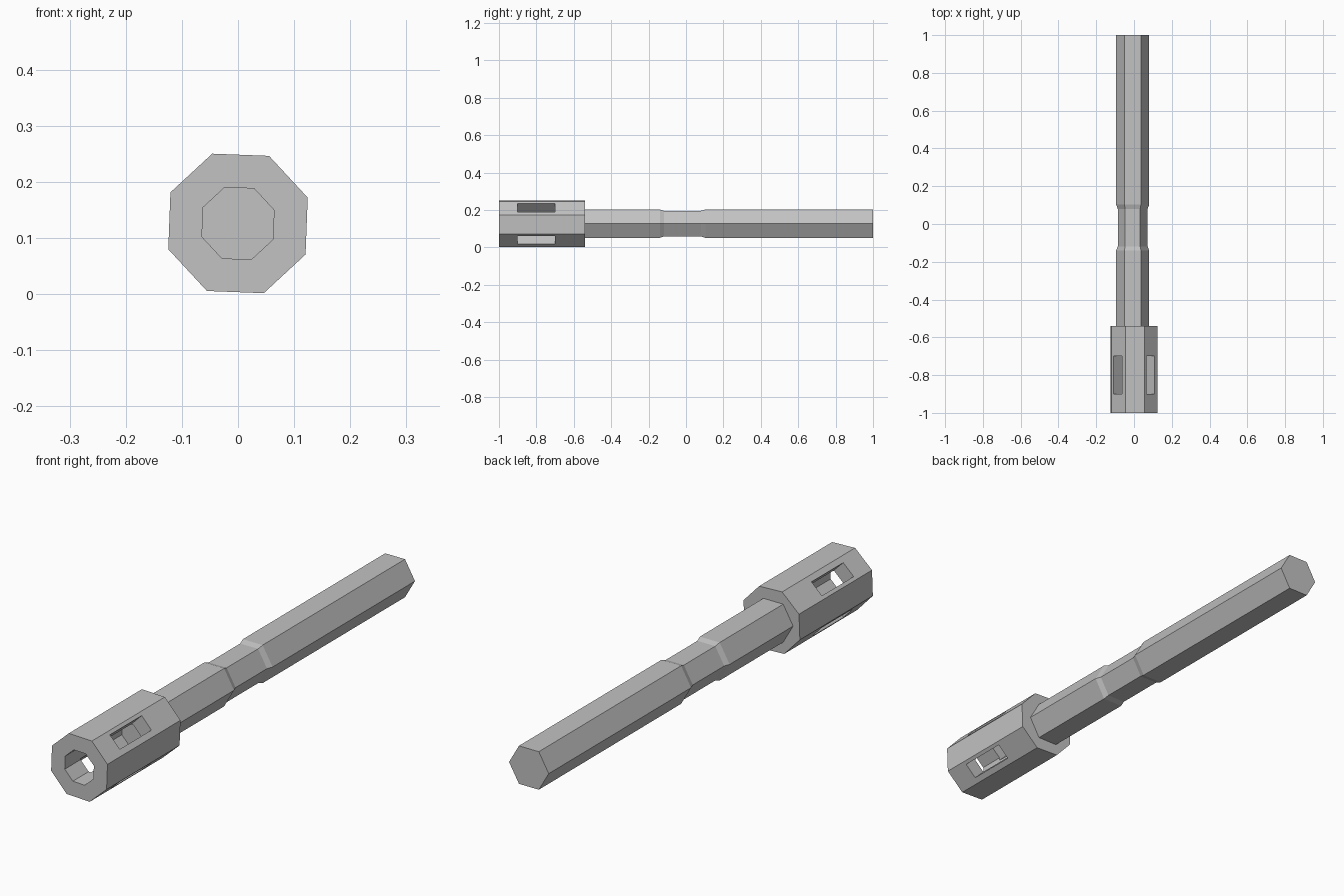
import bpy, bmesh
from math import sin, cos, radians, pi
from mathutils import Matrix, Vector

cube = bpy.data.objects.get("Cube")
if cube:
    bpy.data.objects.remove(cube, do_unlink=True)

steel = bpy.data.materials.new("grey steel")
steel.use_nodes = True
GREY = (0.54, 0.54, 0.54, 1)
steel.diffuse_color = GREY
steel.node_tree.nodes["Principled BSDF"].inputs["Base Color"].default_value = GREY

AXIS_Z = 0.126


def make_object(name, bm):
    bmesh.ops.recalc_face_normals(bm, faces=bm.faces)
    mesh = bpy.data.meshes.new(name)
    bm.to_mesh(mesh)
    bm.free()
    mesh.materials.append(steel)
    obj = bpy.data.objects.new(name, mesh)
    bpy.context.scene.collection.objects.link(obj)
    return obj


def prism(name, sides, turn, profile, cx=0.0, cz=AXIS_Z):
    """Loft regular polygons along y; profile holds (y, radius) pairs."""
    bm = bmesh.new()
    rings = []
    for y, r in profile:
        angles = [radians(turn) + 2 * pi * i / sides for i in range(sides)]
        rings.append([bm.verts.new((cx + r * cos(a), y, cz + r * sin(a))) for a in angles])
    for a, b in zip(rings, rings[1:]):
        for i in range(sides):
            j = (i + 1) % sides
            bm.faces.new((a[i], a[j], b[j], b[i]))
    bm.faces.new(rings[0])
    bm.faces.new(rings[-1])
    return make_object(name, bm)


def slot_cutter(name, turn):
    """Long box through the axis, cutting two opposite slots."""
    bm = bmesh.new()
    place = (Matrix.Translation((0, -0.8, AXIS_Z))
             @ Matrix.Rotation(radians(turn), 4, 'Y')
             @ Matrix.Diagonal(Vector((0.4, 0.2, 0.063, 1))))
    bmesh.ops.create_cube(bm, size=1, matrix=place)
    return make_object(name, bm)


# Hexagonal shank with its locking groove
prism("hex_shank", 6, 0,
      [(-0.56, 0.0875), (-0.14, 0.0875), (-0.118, 0.079),
       (0.08, 0.079), (0.103, 0.0875), (1.0, 0.0875)], cx=-0.007, cz=0.127)

# Octagonal socket housing
housing = prism("socket_housing", 8, 20.3, [(-1.0, 0.1325), (-0.54, 0.1325)])

# Octagonal bore and four diagonal slots
cutters = [prism("bore_cutter", 8, 20.3, [(-1.1, 0.0685), (-0.64, 0.0685)]),
           slot_cutter("slot_cutter_rising", 45),
           slot_cutter("slot_cutter_falling", -45)]
for cutter in cutters:
    cutter.hide_render = True
    mod = housing.modifiers.new(cutter.name, 'BOOLEAN')
    mod.operation = 'DIFFERENCE'
    mod.solver = 'EXACT'
    mod.object = cutter

# Bake the cuts and drop the cutters
bpy.context.view_layer.update()
graph = bpy.context.evaluated_depsgraph_get()
cut_mesh = bpy.data.meshes.new_from_object(housing.evaluated_get(graph))
housing.modifiers.clear()
housing.data = cut_mesh
for cutter in cutters:
    bpy.data.objects.remove(cutter, do_unlink=True)
